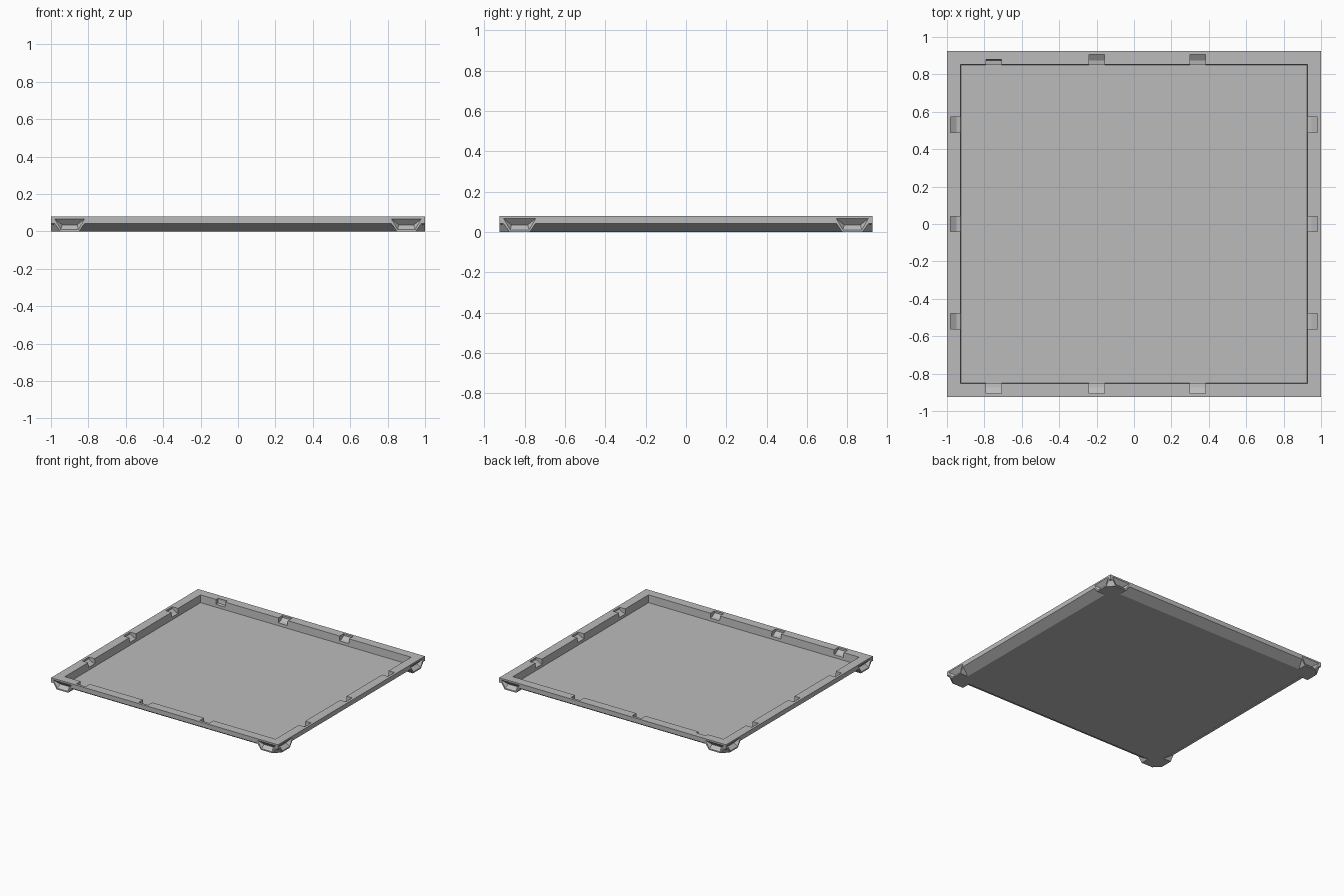
import bpy, bmesh

cube = bpy.data.objects.get("Cube")
if cube:
    bpy.data.objects.remove(cube, do_unlink=True)

HX, HY, H = 1.0, 0.925, 0.08      # half sizes and height
WALL, FLOOR, BAND = 0.07, 0.02, 0.043

grey = bpy.data.materials.new("plain grey")
grey.use_nodes = True
COLOUR = (0.5, 0.5, 0.5, 1)
grey.diffuse_color = COLOUR
grey.node_tree.nodes["Principled BSDF"].inputs["Base Color"].default_value = COLOUR


def hull(name, points):
    """Convex solid around a few points."""
    bm = bmesh.new()
    for p in points:
        bm.verts.new(p)
    res = bmesh.ops.convex_hull(bm, input=bm.verts)
    loose = [v for v in bm.verts if not v.link_faces]
    bmesh.ops.delete(bm, geom=loose, context='VERTS')
    bmesh.ops.dissolve_limit(bm, angle_limit=0.001, verts=bm.verts, edges=bm.edges)
    bmesh.ops.recalc_face_normals(bm, faces=bm.faces)
    mesh = bpy.data.meshes.new(name)
    bm.to_mesh(mesh)
    bm.free()
    mesh.materials.append(grey)
    ob = bpy.data.objects.new(name, mesh)
    bpy.context.collection.objects.link(ob)
    return ob


def rect(inset, z):
    return [(sx * (HX - inset), sy * (HY - inset), z) for sx in (-1, 1) for sy in (-1, 1)]


def combine(target, tool, operation):
    """Apply a boolean and discard the tool."""
    mod = target.modifiers.new("combine", 'BOOLEAN')
    mod.operation, mod.object, mod.solver = operation, tool, 'EXACT'
    bpy.context.view_layer.objects.active = target
    bpy.ops.object.modifier_apply(modifier=mod.name)
    bpy.data.objects.remove(tool, do_unlink=True)


def side_point(axis, sign, along, out, z):
    """Point on a side: 'along' the edge, 'out' from its outer plane (negative is inside)."""
    if axis == 'y':
        return (along, sign * (HY + out), z)
    return (sign * (HX + out), along, z)


# Tray body: upright upper band over a tapered underside
tray = hull("tray", rect(0, H) + rect(0, BAND) + rect(WALL, 0))

# Corner feet, each a trapezoid on both sides with a cut-off corner
for sx in (-1, 1):
    for sy in (-1, 1):
        pts = []
        for near, far, z in ((0, 0.2, 0.07), (0.05, 0.15, 0)):
            for inset in (0, WALL):
                for d in (near, far):
                    d = max(d, inset)
                    pts.append((sx * (HX - d), sy * (HY - inset), z))
                    pts.append((sx * (HX - inset), sy * (HY - d), z))
        combine(tray, hull("foot", pts), 'UNION')

# Inner cavity with a slight draft
combine(tray, hull("cavity", rect(WALL, H + 0.02) + rect(WALL + 0.005, FLOOR)), 'DIFFERENCE')

# V-shaped pockets in the outer faces of the feet
for axis, half in (('y', HX), ('x', HY)):
    for sign in (-1, 1):
        for end in (-1, 1):
            pts = []
            for near, far, out, z in ((0.02, 0.18, 0, 0.067), (0.02, 0.18, 0.02, 0.067),
                                      (0.06, 0.14, -0.028, 0.035),
                                      (0.053, 0.147, 0, 0.01), (0.053, 0.147, 0.02, 0.01)):
                pts += [side_point(axis, sign, end * (half - d), out, z) for d in (near, far)]
            combine(tray, hull("pocket", pts), 'DIFFERENCE')

# Clip slots in the inner side of the rim, with stepped sloping backs
SLOTS = {'y': (-0.75, -0.2, 0.34), 'x': (-0.52, 0.0, 0.53)}
for axis, centres in SLOTS.items():
    for sign in (-1, 1):
        for c in centres:
            shallow = axis == 'y' and sign > 0 and c < -0.5
            back = -0.045 if shallow else -0.02
            profile = ((-0.09, 0.1), (back, 0.1), (back, 0.065), (-0.05, 0.045), (-0.09, 0.04))
            pts = [side_point(axis, sign, c + w, out, z) for out, z in profile for w in (-0.041, 0.041)]
            combine(tray, hull("slot", pts), 'DIFFERENCE')

for poly in tray.data.polygons:
    poly.use_smooth = False
    poly.material_index = 0
